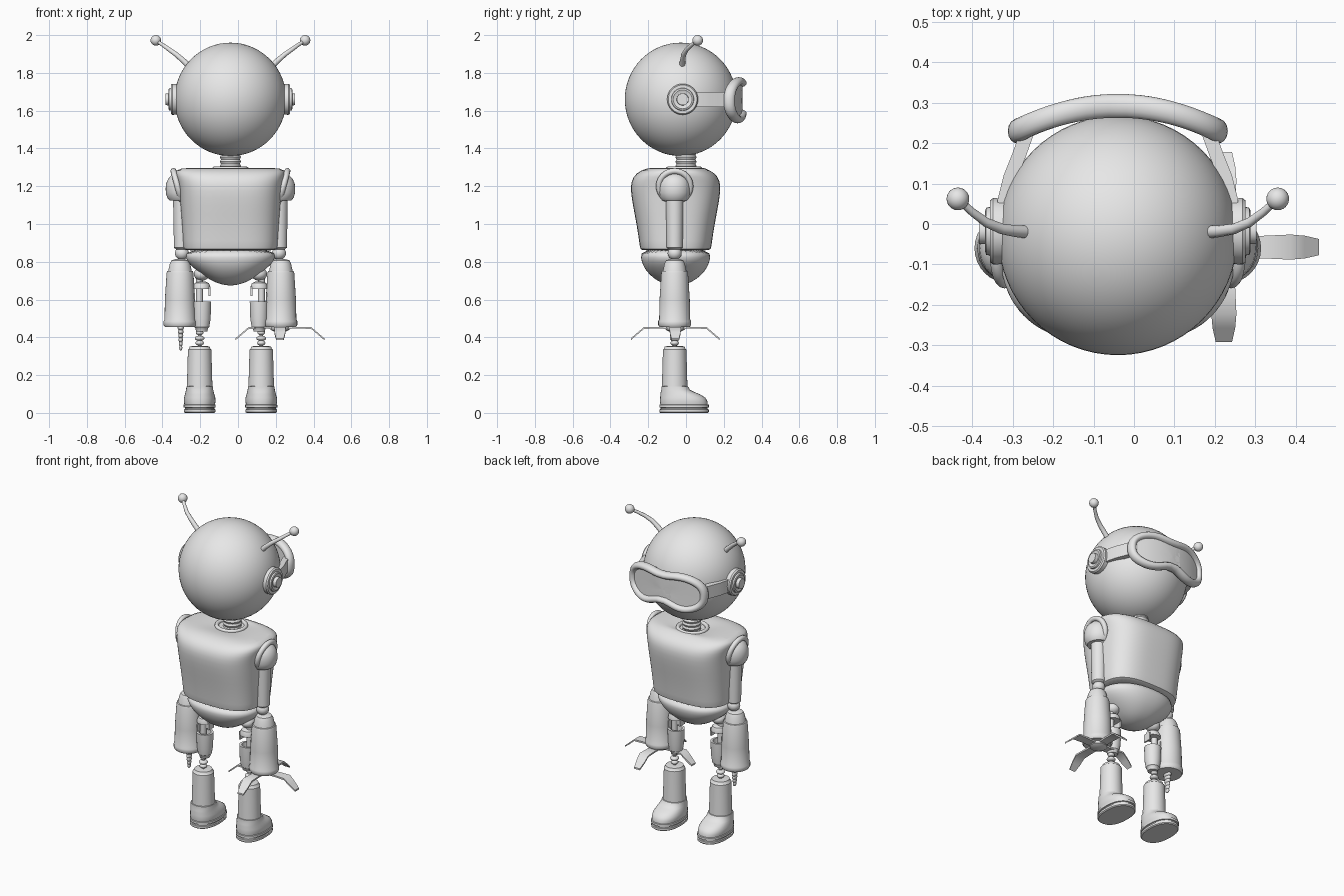
import bpy, bmesh, math
from mathutils import Vector, Matrix

cube = bpy.data.objects.get("Cube")
if cube:
    bpy.data.objects.remove(cube, do_unlink=True)

AXIS = -0.04      # body centre line in x
LIMB_Y = -0.06    # limbs hang in this plane

grey = bpy.data.materials.new("plain_grey")
grey.use_nodes = True
grey.diffuse_color = (0.8, 0.8, 0.8, 1)
grey.node_tree.nodes["Principled BSDF"].inputs["Base Color"].default_value = (0.8, 0.8, 0.8, 1)


def finish(name, bm, subdivide=0, angle=40):
    """Turn a bmesh into a smooth-shaded object."""
    bmesh.ops.recalc_face_normals(bm, faces=bm.faces)
    mesh = bpy.data.meshes.new(name)
    bm.to_mesh(mesh)
    bm.free()
    mesh.materials.append(grey)
    ob = bpy.data.objects.new(name, mesh)
    bpy.context.collection.objects.link(ob)
    bpy.ops.object.select_all(action='DESELECT')
    ob.select_set(True)
    bpy.context.view_layer.objects.active = ob
    bpy.ops.object.shade_smooth_by_angle(angle=math.radians(angle))
    if subdivide:
        mod = ob.modifiers.new("round", 'SUBSURF')
        mod.levels = mod.render_levels = subdivide
    return ob


def skin(name, rings, closed=False, caps=True, **kw):
    """Bridge rings of points into a surface."""
    bm = bmesh.new()
    loops = [[bm.verts.new(p) for p in ring] for ring in rings]
    pairs = list(zip(loops, loops[1:])) + ([(loops[-1], loops[0])] if closed else [])
    for a, b in pairs:
        for i in range(len(a)):
            j = (i + 1) % len(a)
            bm.faces.new((a[i], a[j], b[j], b[i]))
    if caps and not closed:
        bm.faces.new(loops[0])
        bm.faces.new(loops[-1])
    return finish(name, bm, **kw)


def power(v, e):
    return math.copysign(abs(v) ** e, v)


def loft(name, rows, x, y, n=32, square=2.0, **kw):
    """Stack rows of (z, half x, half y, y shift) with rounded-box sections."""
    rings = []
    for z, hx, hy, dy in rows:
        angles = [math.tau * i / n for i in range(n)]
        rings.append([(x + hx * power(math.cos(a), 2 / square),
                       y + dy + hy * power(math.sin(a), 2 / square), z) for a in angles])
    return skin(name, rings, **kw)


def lathe(name, rows, x, y, n=32, **kw):
    return loft(name, [(z, r, r, 0) for z, r in rows], x, y, n, **kw)


def ball(name, centre, scale):
    bm = bmesh.new()
    big = max(scale) > 0.2
    bmesh.ops.create_uvsphere(bm, u_segments=64 if big else 24,
                              v_segments=32 if big else 14, radius=1)
    bm.transform(Matrix.Translation(centre) @ Matrix.Diagonal((*scale, 1)))
    return finish(name, bm, angle=60)


def box(name, centre, size):
    bm = bmesh.new()
    bmesh.ops.create_cube(bm, size=1)
    bm.transform(Matrix.Translation(centre) @ Matrix.Diagonal((*size, 1)))
    return finish(name, bm)


def ring(name, centre, major, minor, rotation, n=40):
    loops = []
    for i in range(n):
        a = math.tau * i / n
        loops.append([rotation @ Vector(((major + minor * math.cos(b)) * math.cos(a),
                      (major + minor * math.cos(b)) * math.sin(a), minor * math.sin(b)))
                      + Vector(centre) for b in (math.tau * k / 12 for k in range(12))])
    return skin(name, loops, closed=True)


# Head, neck and collar
HEAD = Vector((AXIS, -0.028, 1.66))
ball("head", HEAD, (0.296, 0.296, 0.3))
neck = [(1.27 + 0.012 * i, 0.056 if i % 2 else 0.05) for i in range(10)]
lathe("neck", neck, AXIS, 0.0, angle=30)
ring("neck_collar", (AXIS, -0.01, 1.292), 0.085, 0.012, Matrix.Identity(3))

# Torso and pelvis
loft("torso", [(0.86, 0.235, 0.17, 0), (0.862, 0.25, 0.188, 0), (0.9, 0.252, 0.192, 0),
               (1.0, 0.258, 0.207, 0), (1.1, 0.266, 0.227, 0), (1.18, 0.272, 0.239, 0),
               (1.23, 0.282, 0.235, 0), (1.27, 0.294, 0.21, 0), (1.297, 0.285, 0.155, 0),
               (1.3, 0.13, 0.11, 0.02), (1.285, 0.07, 0.07, 0.05)],
     AXIS, -0.055, 40, 2.9, subdivide=1, angle=60)
loft("pelvis", [(0.87, 0.243, 0.185, 0), (0.82, 0.24, 0.185, 0), (0.785, 0.215, 0.175, 0),
                (0.75, 0.175, 0.155, 0), (0.715, 0.125, 0.12, 0), (0.69, 0.08, 0.08, 0),
                (0.677, 0.035, 0.035, 0), (0.675, 0.006, 0.006, 0)],
     AXIS, -0.055, 40, 2.3, subdivide=1, angle=60)


# Goggles: curved outline with a brow dip and a nose notch
def outline(t, scale=1.0):
    dx = 0.25 * power(math.cos(t), 0.75)
    dz = 0.115 * power(math.sin(t), 0.8)
    bump = math.exp(-(dx / 0.1) ** 2)
    dz += -0.022 * bump if dz > 0 else 0.05 * bump
    dx, dz = dx * scale, dz * scale
    return Vector((AXIS + dx, 0.292 - dx * dx, 1.6525 + dz))


N = 72
steps = [math.tau * (i + 0.5) / N for i in range(N)]
frame = []
for t in steps:
    p, d = outline(t), outline(t + 0.02) - outline(t - 0.02)
    out = Vector((d.z, 0, -d.x)).normalized()
    frame.append([p + out * 0.022 * math.cos(b) + Vector((0, 0.03 * math.sin(b), 0))
                  for b in (math.tau * k / 14 for k in range(14))])
skin("goggle_frame", frame, closed=True, angle=70)
skin("goggle_lens", [[outline(t, s) + Vector((0, 0.008, 0)) for t in steps]
                     for s in (1, 0.75, 0.5, 0.25, 0.02)], angle=60)

for s, side in ((1, "left"), (-1, "right")):
    # Goggle strap
    path = [(0.292, 0.02), (0.291, 0.06), (0.276, 0.12), (0.256, 0.17), (0.238, 0.22)]
    skin(side + "_strap", [[(AXIS + s * (dx + ex), y, 1.66 + ez) for ex, ez in
         ((-0.03, -0.04), (0.006, -0.04), (0.006, 0.04), (-0.03, 0.04))] for dx, y in path])

    # Stepped ear disc
    bands = [(0.26, 0.08), (0.308, 0.082), (0.316, 0.076), (0.316, 0.06), (0.325, 0.058),
             (0.328, 0.05), (0.322, 0.036), (0.322, 0.032), (0.343, 0.031), (0.343, 0.012)]
    skin(side + "_ear", [[(AXIS + s * dx, -0.018 + r * math.cos(a), 1.66 + r * math.sin(a))
         for a in (math.tau * k / 32 for k in range(32))] for dx, r in bands], angle=30)

    # Antenna: bent stalk, base collar and tip
    path = [Vector((AXIS + s * dx, y, z)) for dx, y, z in
            ((0.22, -0.02, 1.835), (0.25, -0.018, 1.865), (0.287, -0.012, 1.897),
             (0.325, 0.004, 1.924), (0.36, 0.03, 1.949), (0.395, 0.062, 1.972))]
    rings = []
    for i, p in enumerate(path):
        d = path[min(i + 1, 5)] - path[max(i - 1, 0)]
        turn = d.to_track_quat('Z', 'Y')
        r = 0.016 - 0.0015 * i
        rings.append([p + turn @ Vector((r * math.cos(a), r * math.sin(a), 0))
                      for a in (math.tau * k / 12 for k in range(12))])
    skin(side + "_antenna", rings)
    ball(side + "_antenna_tip", path[-1], (0.028,) * 3)

    # Sleeve, shoulder, upper arm, elbow and flared forearm
    arm = AXIS + s * 0.257
    ring(side + "_sleeve", (AXIS + s * 0.28, LIMB_Y, 1.2), 0.083, 0.016,
         Matrix.Rotation(s * math.radians(105), 3, 'Y'))
    lathe(side + "_shoulder", [(1.125, 0.05), (1.125, 0.066), (1.14, 0.078), (1.165, 0.085),
          (1.19, 0.086), (1.215, 0.083), (1.24, 0.072), (1.26, 0.052), (1.272, 0.02)], arm, LIMB_Y)
    lathe(side + "_upper_arm", [(0.865, 0.03), (0.875, 0.042), (1.1, 0.046), (1.14, 0.046)],
          arm, LIMB_Y)
    ball(side + "_elbow", (arm, LIMB_Y, 0.845), (0.037, 0.037, 0.035))
    hand = AXIS + s * 0.267
    lathe(side + "_forearm", [(0.455, 0.06), (0.455, 0.08), (0.465, 0.087), (0.485, 0.087),
          (0.495, 0.082), (0.6, 0.08), (0.74, 0.071), (0.75, 0.068), (0.752, 0.062),
          (0.79, 0.054), (0.808, 0.045), (0.815, 0.02)], hand, LIMB_Y, angle=35)

    # Hip joint, thigh cap, knee rod and shin cup
    leg = AXIS + s * 0.152
    ball(side + "_hip", (leg, LIMB_Y, 0.735), (0.042, 0.045, 0.035))
    lathe(side + "_thigh_cap", [(0.655, 0.03), (0.655, 0.046), (0.67, 0.045), (0.687, 0.038),
          (0.695, 0.02)], leg, LIMB_Y)
    lathe(side + "_knee_rod", [(0.5, 0.018), (0.73, 0.018)], leg + s * 0.012, LIMB_Y, 16)
    box(side + "_knee_guard", (leg - s * 0.041, LIMB_Y, 0.645), (0.01, 0.05, 0.05))
    lathe(side + "_shin", [(0.43, 0.02), (0.432, 0.03), (0.45, 0.034), (0.455, 0.04),
          (0.5, 0.047), (0.59, 0.05), (0.59, 0.036), (0.55, 0.034)], leg, LIMB_Y)
    box(side + "_shin_guard", (leg + s * 0.041, LIMB_Y, 0.6), (0.01, 0.05, 0.07))

    # Ankle beads and pin
    foot = AXIS + s * 0.163
    for z, r in ((0.37, 0.022), (0.395, 0.026), (0.425, 0.02)):
        ball(side + "_ankle_bead", (foot, LIMB_Y, z), (r, r, 0.014))
    lathe(side + "_ankle_pin", [(0.34, 0.01), (0.45, 0.01)], foot, LIMB_Y, 12)

    # Boot: shaft, shoe and grooved sole
    lathe(side + "_boot_shaft", [(0.1, 0.069), (0.125, 0.068), (0.3, 0.063), (0.335, 0.062),
          (0.34, 0.056), (0.352, 0.052), (0.354, 0.03)], foot, LIMB_Y)
    loft(side + "_boot_shoe", [(0.04, 0.08, 0.125, 0.05), (0.06, 0.084, 0.126, 0.048),
         (0.08, 0.083, 0.12, 0.043), (0.098, 0.078, 0.105, 0.03), (0.11, 0.075, 0.09, 0.016),
         (0.122, 0.072, 0.076, 0.005), (0.14, 0.07, 0.071, 0.0), (0.142, 0.06, 0.06, 0)],
         foot, LIMB_Y, 32, 2.3, angle=50)
    loft(side + "_boot_sole", [(0, 0.078, 0.126, 0.05), (0.005, 0.084, 0.131, 0.05),
         (0.018, 0.084, 0.131, 0.05), (0.02, 0.078, 0.124, 0.05), (0.027, 0.078, 0.124, 0.05),
         (0.029, 0.085, 0.131, 0.05), (0.043, 0.085, 0.131, 0.05), (0.045, 0.08, 0.125, 0.05)],
         foot, LIMB_Y, 32, 2.3, angle=30)

# Left hand: four bent claws around a small hub
grip = Vector((0.222, -0.057, 0))
lathe("claw_hub", [(0.43, 0.03), (0.44, 0.05), (0.46, 0.055)], grip.x, grip.y)
for k in range(4):
    turn = Matrix.Rotation(k * math.pi / 2, 3, 'Z')
    bars = [(0.03, 0.45, 0.026), (0.1, 0.451, 0.028), (0.165, 0.45, 0.031),
            (0.2, 0.42, 0.028), (0.235, 0.39, 0.02)]
    skin("claw", [[grip + turn @ Vector((r, w * u, z + 0.005 * v)) for u, v in
         ((-1, -1), (1, -1), (1, 1), (-1, 1))] for r, z, w in bars])

# Right hand: tapering beaded finger
for i in range(6):
    r = 0.03 - 0.003 * i
    ball("finger_bead", (AXIS - 0.263, LIMB_Y, 0.45 - 0.021 * i), (r * 0.55, r, 0.015))
